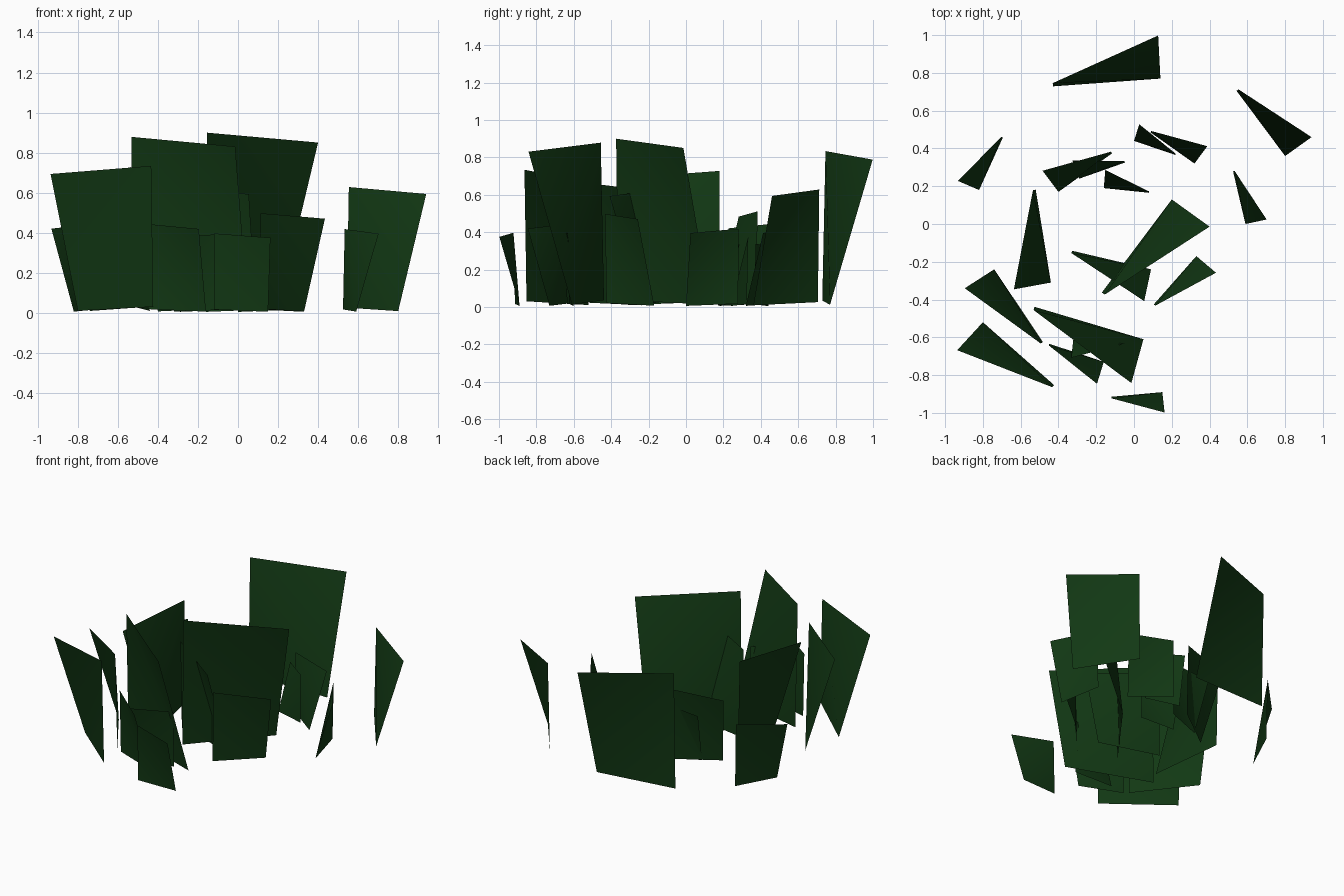
import bpy
from mathutils import Vector

default_cube = bpy.data.objects.get("Cube")
if default_cube:
    bpy.data.objects.remove(default_cube, do_unlink=True)

# One dark leaf green for every card
leaf_green = bpy.data.materials.new("dark leaf green")
leaf_green.use_nodes = True
colour = (0.006, 0.04, 0.007, 1)
leaf_green.diffuse_color = colour
leaf_green.node_tree.nodes["Principled BSDF"].inputs["Base Color"].default_value = colour

LEFT, RIGHT = 1, -1


def leaf_card(name, hinge_x, hinge_y, foot_x, foot_y, side):
    """Upright card: the hinge edge stands nearly straight, the foot edge leans to one side."""
    hinge = Vector((hinge_x, hinge_y, 0))
    along = Vector((foot_x, foot_y, 0)) - hinge
    size = along.length
    lean = Vector((-along.y, along.x, 0)) * side
    up = Vector((0, 0, size))

    hinge_bottom = hinge - lean * 0.02 + up * 0.06
    hinge_top = hinge + lean * 0.01 + up * 1.46
    foot_bottom = hinge + along + up * 0.02
    foot_top = hinge + along + lean * 0.4 + up * 1.38

    mesh = bpy.data.meshes.new(name)
    corners = [hinge_bottom, foot_bottom, foot_top, hinge_top]
    mesh.from_pydata(corners, [], [(0, 1, 3), (1, 2, 3)])
    mesh.materials.append(leaf_green)
    mesh.shade_smooth()
    card = bpy.data.objects.new(name, mesh)
    bpy.context.collection.objects.link(card)
    return card


# Each card: hinge x, hinge y, foot x, foot y, leaning side
large_cards = [
    (-.43, .74, .14, .77, LEFT),
    (-.53, -.45, .05, -.61, RIGHT),
    (-.16, -.37, .20, .13, RIGHT),
    (-.53, .18, -.44, -.31, RIGHT),
    (-.43, -.86, -.80, -.52, LEFT),
    (-.49, -.63, -.74, -.24, LEFT),
]
medium_cards = [
    (.55, .71, .80, .36, LEFT),
    (-.33, -.15, .09, -.24, RIGHT),
    (.11, -.43, .33, -.17, RIGHT),
    (-.12, .38, -.40, .17, RIGHT),
    (-.45, -.64, -.16, -.73, RIGHT),
    (-.70, .46, -.82, .18, RIGHT),
    (.53, .28, .59, 0, LEFT),
    (.09, .49, .32, .32, LEFT),
]
small_cards = [
    (-.12, -.92, .15, -.89, RIGHT),
    (-.05, -.63, -.32, -.60, LEFT),
    (-.05, .33, -.29, .24, RIGHT),
    (.08, .17, -.16, .19, RIGHT),
    (.22, .37, 0, .44, RIGHT),
]

for label, cards in (("large", large_cards), ("medium", medium_cards), ("small", small_cards)):
    for number, card in enumerate(cards, 1):
        leaf_card(f"{label}_leaf_card_{number}", *card)
